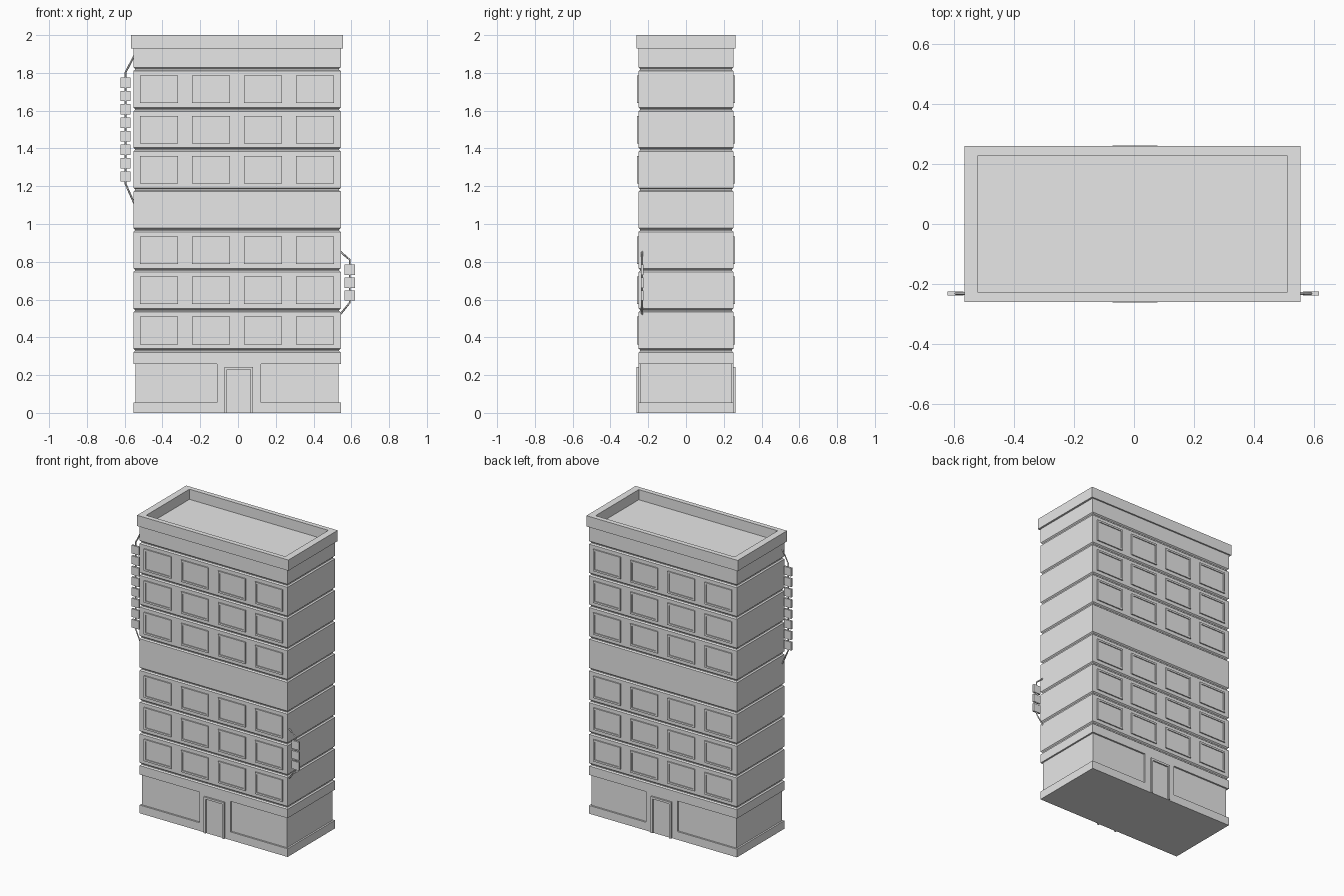
import bpy
import bmesh
from mathutils import Vector

if "Cube" in bpy.data.objects:
    bpy.data.objects.remove(bpy.data.objects["Cube"])

CX, CY = -0.005, 0.0          # centre of the tower
HX, HY = 0.549, 0.251         # half sizes of the tower walls

concrete = bpy.data.materials.new("plain grey")
concrete.use_nodes = True
concrete.diffuse_color = (0.8, 0.8, 0.8, 1)
concrete.node_tree.nodes["Principled BSDF"].inputs["Base Color"].default_value = (0.8, 0.8, 0.8, 1)


def finish(name, bm):
    bmesh.ops.recalc_face_normals(bm, faces=bm.faces[:])
    mesh = bpy.data.meshes.new(name)
    bm.to_mesh(mesh)
    bm.free()
    mesh.materials.append(concrete)
    ob = bpy.data.objects.new(name, mesh)
    bpy.context.collection.objects.link(ob)
    return ob


def add_box(bm, x, y, z):
    """Box from (low, high) pairs."""
    verts = bmesh.ops.create_cube(bm, size=1)["verts"]
    for v in verts:
        v.co = Vector([(lo + hi) / 2 + c * (hi - lo) for c, (lo, hi) in zip(v.co, (x, y, z))])


def add_frame(bm, x, z, wall, side, out, width, closed=True):
    """Raised frame on the front (side -1) or back (side 1) wall."""
    y = sorted((wall - side * 0.01, wall + side * out))
    foot = z[0] + width if closed else z[0]
    add_box(bm, (x[0], x[0] + width), y, (foot, z[1] - width))
    add_box(bm, (x[1] - width, x[1]), y, (foot, z[1] - width))
    add_box(bm, x, y, (z[1] - width, z[1]))
    if closed:
        add_box(bm, x, y, (z[0], foot))


def loft(name, rings):
    """Stack of rectangles given as (z, x inset, y inset), capped at both ends."""
    bm = bmesh.new()
    previous = None
    for z, dx, dy in rings:
        ring = [bm.verts.new((CX + sx * (HX - dx), CY + sy * (HY - dy), z))
                for sx, sy in ((-1, -1), (1, -1), (1, 1), (-1, 1))]
        if previous:
            for i in range(4):
                j = (i + 1) % 4
                bm.faces.new((previous[i], previous[j], ring[j], ring[i]))
        else:
            bm.faces.new(ring[::-1])
        previous = ring
    bm.faces.new(previous)
    return finish(name, bm)


# Tower walls: plinth, recessed ground floor, storeys split by grooves
rings = [(0, 0, 0), (0.055, 0, 0), (0.055, 0.011, 0.011), (0.26, 0.011, 0.011), (0.26, 0, 0)]
for i in range(8):
    z = 0.33 + i * 0.2128
    rings += [(z - 0.01, 0, 0), (z - 0.003, 0.008, 0.008), (z + 0.003, 0.008, 0.008), (z + 0.01, 0, 0)]
rings.append((1.93, 0, 0))
loft("tower_walls", rings)

# Overhanging parapet with a sunken roof
loft("parapet", [(1.928, -0.013, -0.01), (2, -0.013, -0.01), (2, 0.033, 0.022), (1.932, 0.033, 0.022)])

# Entrances, front and back
for side, label in ((-1, "front"), (1, "back")):
    wall = CY + side * HY
    bm = bmesh.new()
    add_box(bm, (-0.111, 0.121), sorted((wall, wall - side * 0.03)), (0.05, 0.262))
    finish(label + "_entrance_pier", bm)
    bm = bmesh.new()
    add_frame(bm, (-0.072, 0.079), (0, 0.244), wall, side, 0.011, 0.014, closed=False)
    finish(label + "_door_frame", bm)
    bm = bmesh.new()
    add_box(bm, (-0.058, 0.065), sorted((wall - side * 0.01, wall + side * 0.002)), (0, 0.23))
    finish(label + "_door", bm)

    # Windows: four columns, with the middle storey left blank
    frames, panes = bmesh.new(), bmesh.new()
    for storey in (0, 1, 2, 4, 5, 6):
        for column in range(4):
            x = CX + (column - 1.5) * 0.2753
            z = 0.436 + storey * 0.2128
            add_frame(frames, (x - 0.101, x + 0.101), (z - 0.073, z + 0.073), wall, side, 0.008, 0.012)
            add_box(panes, (x - 0.09, x + 0.09), sorted((wall - side * 0.01, wall + side * 0.002)),
                    (z - 0.062, z + 0.062))
    finish(label + "_window_frames", frames)
    finish(label + "_window_panes", panes)


def hanging_sign(name, x, wall, top, bottom, ends, count):
    """Column of small plates on a bent pole fixed to the side wall."""
    y, height = -0.232, 0.055
    curve = bpy.data.curves.new(name + "_pole", "CURVE")
    curve.dimensions = "3D"
    curve.bevel_depth = 0.005
    curve.bevel_resolution = 0
    curve.use_fill_caps = True
    path = [(wall, ends[0]), (x, top + 0.025), (x, bottom - 0.01), (wall, ends[1])]
    spline = curve.splines.new("POLY")
    spline.points.add(len(path) - 1)
    for point, (px, pz) in zip(spline.points, path):
        point.co = (px, y, pz, 1)
    curve.materials.append(concrete)
    bpy.context.collection.objects.link(bpy.data.objects.new(name + "_pole", curve))

    bm = bmesh.new()
    pitch = (top - bottom - height) / (count - 1)
    for i in range(count):
        z = top - i * pitch
        add_box(bm, (x - 0.027, x + 0.027), (y - 0.0065, y + 0.0065), (z - height, z))
    finish(name + "_plates", bm)


hanging_sign("right_sign", -0.596, -0.55, 1.776, 1.224, (1.89, 1.11), 8)
hanging_sign("left_sign", 0.592, 0.54, 0.785, 0.594, (0.855, 0.52), 3)
